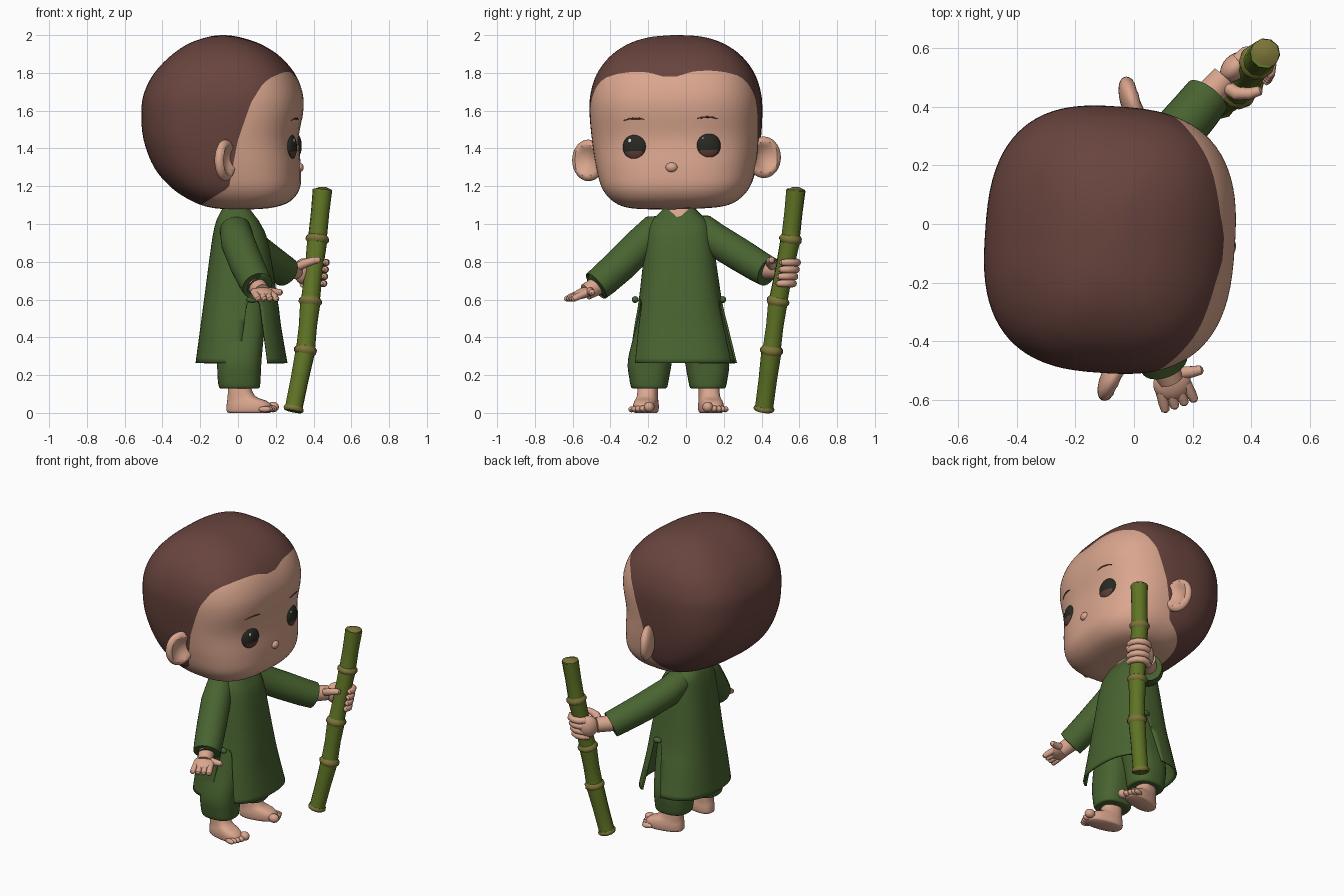
import bpy, bmesh, math
from mathutils import Matrix, Vector
from mathutils.bvhtree import BVHTree

if "Cube" in bpy.data.objects:
    bpy.data.objects.remove(bpy.data.objects["Cube"])

def mat(name, r, g, b):
    m = bpy.data.materials.new(name)
    m.diffuse_color = (r, g, b, 1)
    m.use_nodes = True
    m.node_tree.nodes["Principled BSDF"].inputs["Base Color"].default_value = m.diffuse_color
    return m

SKIN = mat("skin", .70, .38, .27)
HAIR = mat("brown_hair", .14, .058, .048)
CLOTH = mat("green_cloth", .066, .125, .03)
CANE = mat("bamboo_green", .115, .175, .018)
NODE = mat("bamboo_node", .20, .175, .04)
BLACK = mat("eye_black", .022, .022, .016)
IRIS = mat("iris_brown", .12, .05, .04)
WHITE = mat("eye_white", .85, .85, .8)
MID = -.04                                    # body symmetry plane in y

def finish(name, bm, mats, xf=None, solid=0):
    if xf: bm.transform(xf)
    bmesh.ops.recalc_face_normals(bm, faces=bm.faces)
    me = bpy.data.meshes.new(name)
    bm.to_mesh(me)
    bm.free()
    for m in mats: me.materials.append(m)
    ob = bpy.data.objects.new(name, me)
    bpy.context.collection.objects.link(ob)
    if solid:
        md = ob.modifiers.new("thickness", 'SOLIDIFY')
        md.thickness = solid
    return ob

def bridge(bm, rings, caps=(True, True)):
    n = len(rings[0])
    for a, b in zip(rings, rings[1:]):
        for i in range(n):
            bm.faces.new((a[i], a[(i + 1) % n], b[(i + 1) % n], b[i]))
    if caps[0]: bm.faces.new(rings[0][::-1])
    if caps[1]: bm.faces.new(rings[-1])

def smooth_rows(rows, sub):
    """Catmull-Rom interpolation of number rows."""
    out, last = [], len(rows) - 1
    for i in range(last):
        p0, p1, p2, p3 = rows[max(i - 1, 0)], rows[i], rows[i + 1], rows[min(i + 2, last)]
        for k in range(sub):
            t = k / sub
            out.append([b + .5 * t * (c - a + t * (2*a - 5*b + 4*c - d + t * (3*(b - c) + d - a)))
                        for a, b, c, d in zip(p0, p1, p2, p3)])
    return out + [list(rows[-1])]

def loft(rows, n=2.4, seg=48, sub=5, caps=(True, True)):
    """Stack of superellipses; a row is z, x0, x1, y centre, y half-width."""
    bm, rings = bmesh.new(), []
    for z, x0, x1, yc, hy in smooth_rows(rows, sub):
        ring = []
        for i in range(seg):
            a = 2 * math.pi * (i + .5) / seg
            c, s = math.cos(a), math.sin(a)
            ring.append(bm.verts.new(((x0 + x1) / 2 + (x1 - x0) / 2 * math.copysign(abs(c) ** (2 / n), c),
                                      yc + hy * math.copysign(abs(s) ** (2 / n), s), z)))
        rings.append(ring)
    bridge(bm, rings, caps)
    return bm

def tube(name, pts, radii, m, seg=20, xf=None):
    bm, rings, pts = bmesh.new(), [], [Vector(p) for p in pts]
    for i, p in enumerate(pts):
        d = pts[min(i + 1, len(pts) - 1)] - pts[max(i - 1, 0)]
        q = d.to_track_quat('Z', 'Y')
        rings.append([bm.verts.new(p + q @ Vector((radii[i] * math.cos(2*math.pi*k/seg),
                                                   radii[i] * math.sin(2*math.pi*k/seg), 0))) for k in range(seg)])
    bridge(bm, rings)
    return finish(name, bm, [m], xf)

def ball(loc, r, rot=(0, 0, 0), seg=24):
    bm = bmesh.new()
    bmesh.ops.create_uvsphere(bm, u_segments=seg, v_segments=seg // 2, radius=1)
    R = Matrix.Rotation(rot[2], 4, 'Z') @ Matrix.Rotation(rot[1], 4, 'Y') @ Matrix.Rotation(rot[0], 4, 'X')
    return bm, Matrix.Translation(loc) @ R @ Matrix.Diagonal((*r, 1))

def blob(name, loc, r, m, rot=(0, 0, 0), xf=None, seg=24):
    bm, M = ball(loc, r, rot, seg)
    return finish(name, bm, [m], (xf @ M) if xf else M)

def split_colour(bm, g, index):
    """Cut the mesh cleanly along g = 0 and give the g > 0 side a material index."""
    val = {v: g(v.co) for v in bm.verts}
    new = []
    for e in list(bm.edges):
        a, b = e.verts
        if val[a] * val[b] < 0:
            new.append(bmesh.utils.edge_split(e, a, val[a] / (val[a] - val[b]))[1])
    bmesh.ops.connect_verts(bm, verts=new)
    for f in bm.faces:
        if sum(val.get(v, 0) for v in f.verts) > 0: f.material_index = index

def lerp(table, z):
    for (z0, a), (z1, b) in zip(table, table[1:]):
        if z <= z1: return a + (b - a) * max(0, (z - z0) / (z1 - z0))
    return table[-1][1]

# Head, turned slightly, with hair coloured behind the hairline
HC = Vector((-.08, -.05, 1.4))
HT = (Matrix.Translation(HC) @ Matrix.Rotation(math.radians(-4), 4, 'Z')
      @ Matrix.Rotation(math.radians(1), 4, 'X') @ Matrix.Translation(-HC))
prof = [(1.078, -.03, .08, .09), (1.088, -.14, .19, .24), (1.12, -.235, .275, .325), (1.19, -.345, .325, .388),
        (1.3, -.44, .33, .422), (1.45, -.497, .318, .445), (1.6, -.508, .343, .455), (1.7, -.492, .337, .447),
        (1.8, -.44, .295, .413), (1.89, -.355, .215, .345), (1.955, -.26, .11, .25), (1.99, -.16, .0, .14),
        (2.0, -.09, -.07, .02)]
bm = loft([(z, a, b, -.05, h) for z, a, b, h in prof], 2.7, 80, 5)
tree = BVHTree.FromBMesh(bm)
HAIRLINE = [(1.08, -.22), (1.2, -.02), (1.45, .03), (1.65, .1), (1.75, .16), (1.79, .21), (1.82, .3)]
split_colour(bm, lambda p: max(lerp(HAIRLINE, p.z) - p.x, p.z - 1.77 - .3 * min(abs(p.y + .05), .2)), 1)
finish("head", bm, [SKIN, HAIR], HT)

def face_x(y, z):
    return tree.ray_cast(Vector((1, y, z)), Vector((-1, 0, 0)))[0].x

blob("nose", (face_x(-.05, 1.3) - .005, -.05, 1.3), (.024, .032, .026), SKIN, xf=HT)
for s, side in ((-1, "right"), (1, "left")):
    # Eye with brown lower iris and highlight
    y = -.05 + s * .195
    x = face_x(y, 1.41)
    bm, M = ball((x - .012, y, 1.41), (.034, .066, .07), (0, 0, s * .22), 32)
    split_colour(bm, lambda p: min(-.3 - p.z, .85 - math.hypot(p.y, p.z)), 1)
    finish(side + "_eye", bm, [BLACK, IRIS], HT @ M)
    blob(side + "_eye_highlight", (x + .012, y - .025, 1.445), (.006, .01, .012), WHITE, xf=HT, seg=12)
    # Eyebrow
    ys = [-.05 + s * (.14 + .028 * i) for i in range(5)]
    zs = [1.556, 1.562, 1.563, 1.56, 1.552]
    tube(side + "_eyebrow", [(face_x(b, z), b, z) for b, z in zip(ys, zs)],
         [.002, .005, .005, .004, .002], HAIR, 8, HT)
    # Ear with hollow front
    bm, M = ball((-.035, -.05 + s * .465, 1.345), (.042, .095, .11), (0, 0, s * .4), 32)
    for v in bm.verts:
        r = math.hypot(v.co.y, v.co.z)
        if v.co.x > 0 and r < .75: v.co.x -= 1.1 * (1 - (r / .75) ** 2)
    finish(side + "_ear", bm, [SKIN], HT @ M)

# Robe: flared tube with a V neck and side slits
bm = loft([(.265, -.225, .262, -.015, .285), (.45, -.2, .23, -.025, .25), (.6, -.18, .21, -.03, .22),
           (.9, -.14, .16, -.035, .18), (1.0, -.12, .12, -.035, .16), (1.05, -.1, .085, -.035, .115),
           (1.085, -.08, .06, -.035, .08), (1.1, -.075, .055, -.035, .07)], 2.6, 64, 5, (False, True))
split_colour(bm, lambda p: min(p.z - 1.03 - .9 * abs(p.y - MID), p.x), 1)
split_colour(bm, lambda p: min(.6 - p.z, p.x - lerp([(.27, .005), (.6, .05)], p.z),
                               lerp([(.27, .16), (.6, .115)], p.z) - p.x), 2)
bmesh.ops.delete(bm, geom=[f for f in bm.faces if f.material_index == 2], context='FACES')
finish("robe", bm, [CLOTH, SKIN], solid=.012)
tube("neck", [(0, MID, 1.0), (0, MID, 1.13)], [.055, .065], SKIN)

for s, side in ((-1, "right"), (1, "left")):
    blob(side + "_slit_knot", (.075, -.037 + s * .232, .6), (.03, .018, .018), CLOTH, seg=16)
    # Trouser leg
    bm = loft([(.13, -.085, .1, MID + s*.155, .08), (.135, -.1, .115, MID + s*.155, .095),
               (.18, -.108, .12, MID + s*.155, .105), (.28, -.112, .125, MID + s*.15, .118),
               (.45, -.12, .14, MID + s*.115, .112), (.62, -.12, .14, MID + s*.09, .1)], 2.5, 32, 4)
    finish(side + "_trouser_leg", bm, [CLOTH])
    # Bare foot, toes out
    F = Matrix.Translation((0, MID + s * .16, 0)) @ Matrix.Rotation(s * .2, 4, 'Z')
    bm = loft([(0, -.05, .17, 0, .052), (.01, -.06, .18, 0, .06), (.04, -.06, .18, 0, .062),
               (.065, -.057, .15, 0, .058), (.09, -.054, .09, 0, .054), (.16, -.052, .06, 0, .052)], 2.5, 32, 3)
    finish(side + "_foot", bm, [SKIN], F)
    for i, r in enumerate((.028, .019, .018, .017, .016)):
        y = (-.042, -.008, .018, .04, .058)[i]
        blob(f"{side}_toe_{i + 1}", (.18 - .006 * i, s * y, r + .003), (.033, r, r), SKIN, xf=F, seg=16)

# Sleeves
tube("right_sleeve", [(-.02, -.10, 1.01), (-.015, -.16, .975), (.0, -.23, .9), (.045, -.34, .79), (.085, -.435, .705),
                      (.103, -.475, .672), (.1, -.472, .676)],
     [.04, .082, .09, .09, .086, .083, .06], CLOTH, 28)
tube("left_sleeve", [(-.02, .02, 1.01), (-.01, .08, .975), (.025, .15, .92), (.12, .28, .84), (.21, .385, .775),
                     (.25, .435, .748), (.245, .43, .75)],
     [.04, .082, .088, .088, .084, .081, .06], CLOTH, 28)

# Open right hand: palm, fingers and thumb
tube("right_wrist", [(.09, -.45, .685), (.125, -.53, .64)], [.05, .045], SKIN)
H = (Matrix.Translation((.125, -.53, .64)) @ Matrix.Rotation(math.radians(-70), 4, 'Z')
     @ Matrix.Rotation(math.radians(20), 4, 'Y'))          # local x runs along the fingers
blob("right_palm", (.015, 0, 0), (.06, .065, .028), SKIN, xf=H)
for i in range(4):
    y = -.05 + i * .033
    tube(f"right_finger_{i + 1}", [(.03, y * .9, 0), (.075, y, -.002), (.1, y * 1.05, -.004), (.108, y * 1.05, -.005)],
         [.019, .018, .015, .006], SKIN, 12, H)
tube("right_thumb", [(-.01, .04, 0), (.0, .075, .0), (.005, .108, .0), (.006, .116, 0)],
     [.022, .02, .016, .006], SKIN, 12, H)

# Bamboo staff: segments and collars
AXIS = [(0, (.29, .41)), (.33, (.357, .453)), (.59, (.383, .487)), (.92, (.42, .553)), (1.19, (.448, .583))]
def staff(z):
    return Vector((lerp([(a, b[0]) for a, b in AXIS], z), lerp([(a, b[1]) for a, b in AXIS], z), z))
zs = [.008, .025, .04, .18, .31, .33, .35, .46, .57, .59, .61, .75, .9, .92, .94, 1.06, 1.18]
rs = [.045, .05, .048, .049, .053, .053, .05, .048, .053, .053, .05, .048, .053, .053, .05, .049, .052]
tube("bamboo_staff", [staff(z) for z in zs], rs, CANE, 10)
for z in (.022, .33, .59, .92):
    h = .012 if z < .1 else .022
    tube("bamboo_collar", [staff(z + k * h) for k in (-1, -.35, .35, 1)], [.05, .062, .062, .05]
         if z > .1 else [.05, .055, .055, .05], NODE, 10)
tube("bamboo_tip", [staff(1.175) + Vector((0, 0, d)) for d in (0, .006, .02)], [.051, .05, .02], NODE, 10)

# Left hand gripping the staff
tube("left_wrist", [(.23, .41, .76), (.31, .5, .755)], [.052, .046], SKIN)
blob("left_palm", (.345, .535, .75), (.06, .042, .068), SKIN, (0, 0, .8))
for i in range(4):
    c = staff(.685 + .037 * i)
    arc = [math.radians(a) for a in (150, 115, 80, 45, 10, -20, -30)]
    tube(f"left_finger_{i + 1}", [c + Vector((.062 * math.cos(a), .062 * math.sin(a), 0)) for a in arc],
         [.021, .021, .02, .02, .019, .016, .006], SKIN, 12)
tube("left_thumb", [(.31, .47, .77), (.35, .445, .79), (.395, .445, .805), (.43, .455, .81), (.436, .458, .81)],
     [.024, .024, .02, .016, .006], SKIN, 12)

# Smooth shading with sharp edges kept
for ob in bpy.context.collection.objects:
    ob.select_set(True)
    bpy.context.view_layer.objects.active = ob
bpy.ops.object.shade_smooth_by_angle(angle=math.radians(40))
